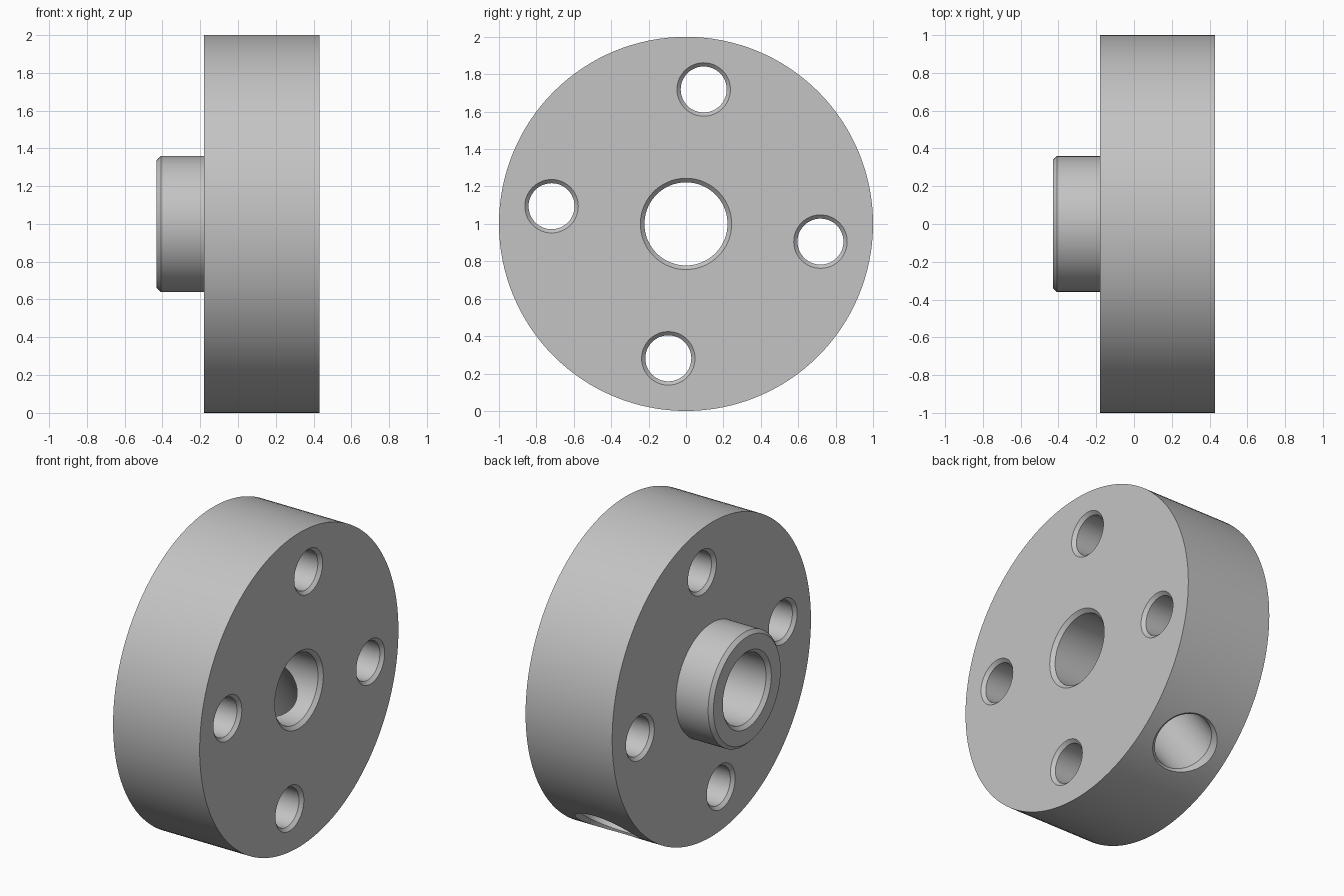
import bpy, bmesh, math
from mathutils import Matrix

if "Cube" in bpy.data.objects:
    bpy.data.objects.remove(bpy.data.objects["Cube"], do_unlink=True)

FRONT, BACK, HUB_END = 0.43, -0.18, -0.43   # face positions along x
CENTRE = Matrix.Translation((0, 0, 1))

steel = bpy.data.materials.new("plain_grey")
steel.use_nodes = True
grey = (0.55, 0.55, 0.55, 1)
steel.diffuse_color = grey
steel.node_tree.nodes["Principled BSDF"].inputs["Base Color"].default_value = grey


def lathe(name, profile, segments, matrix, ring=False):
    """Turn an (x, radius) profile about x; ring joins its ends, otherwise caps them."""
    bm = bmesh.new()
    loops = []
    for x, r in profile:
        angles = [math.tau * i / segments for i in range(segments)]
        loops.append([bm.verts.new((x, r * math.cos(a), r * math.sin(a))) for a in angles])
    pairs = list(zip(loops, loops[1:]))
    if ring:
        pairs.append((loops[-1], loops[0]))
    else:
        bm.faces.new(loops[0])
        bm.faces.new(loops[-1])
    for a, b in pairs:
        for i in range(segments):
            j = (i + 1) % segments
            bm.faces.new((a[i], a[j], b[j], b[i]))
    bm.transform(matrix)
    bmesh.ops.recalc_face_normals(bm, faces=bm.faces)
    mesh = bpy.data.meshes.new(name)
    bm.to_mesh(mesh)
    bm.free()
    mesh.materials.append(steel)
    obj = bpy.data.objects.new(name, mesh)
    bpy.context.collection.objects.link(obj)
    return obj


# Disc, hub and chamfered bore in one turned profile
bore, hub, c = 0.222, 0.36, 0.022
flange = lathe("flange", [
    (FRONT, 1), (FRONT, bore + c), (FRONT - c, bore),
    (HUB_END + c, bore), (HUB_END, bore + c),
    (HUB_END, hub - c), (HUB_END + c, hub), (BACK, hub), (BACK, 1),
], 128, CENTRE, ring=True)

# Four bolt holes, countersunk at both faces
hole, sink, over = 0.123, 0.02, 0.05
cutters = []
twist = math.radians(-7.5)
for i in range(4):
    place = CENTRE @ Matrix.Rotation(twist + i * math.pi / 2, 4, 'X') @ Matrix.Translation((0, 0.725, 0))
    cutters.append(lathe("bolt_hole_cutter", [
        (BACK - over, hole + sink + over), (BACK + sink, hole),
        (FRONT - sink, hole), (FRONT + over, hole + sink + over),
    ], 48, place))

# Radial hole from the rim into the bore
aim = (CENTRE @ Matrix.Translation(((FRONT + BACK) / 2, 0, 0))
       @ Matrix.Rotation(twist - math.pi / 4, 4, 'X') @ Matrix.Rotation(math.pi / 2, 4, 'Z'))
cutters.append(lathe("radial_hole_cutter", [(0, 0.178), (0.97, 0.178), (1.05, 0.258)], 64, aim))

# Cut the holes and remove the cutters
bpy.context.view_layer.objects.active = flange
for obj in bpy.context.selected_objects:
    obj.select_set(False)
flange.select_set(True)
for cutter in cutters:
    cutter.hide_render = True
    mod = flange.modifiers.new("hole", 'BOOLEAN')
    mod.operation, mod.solver, mod.object = 'DIFFERENCE', 'EXACT', cutter
    bpy.ops.object.modifier_apply(modifier=mod.name)
    bpy.data.objects.remove(cutter, do_unlink=True)

bpy.ops.object.shade_smooth_by_angle(angle=math.radians(30))
